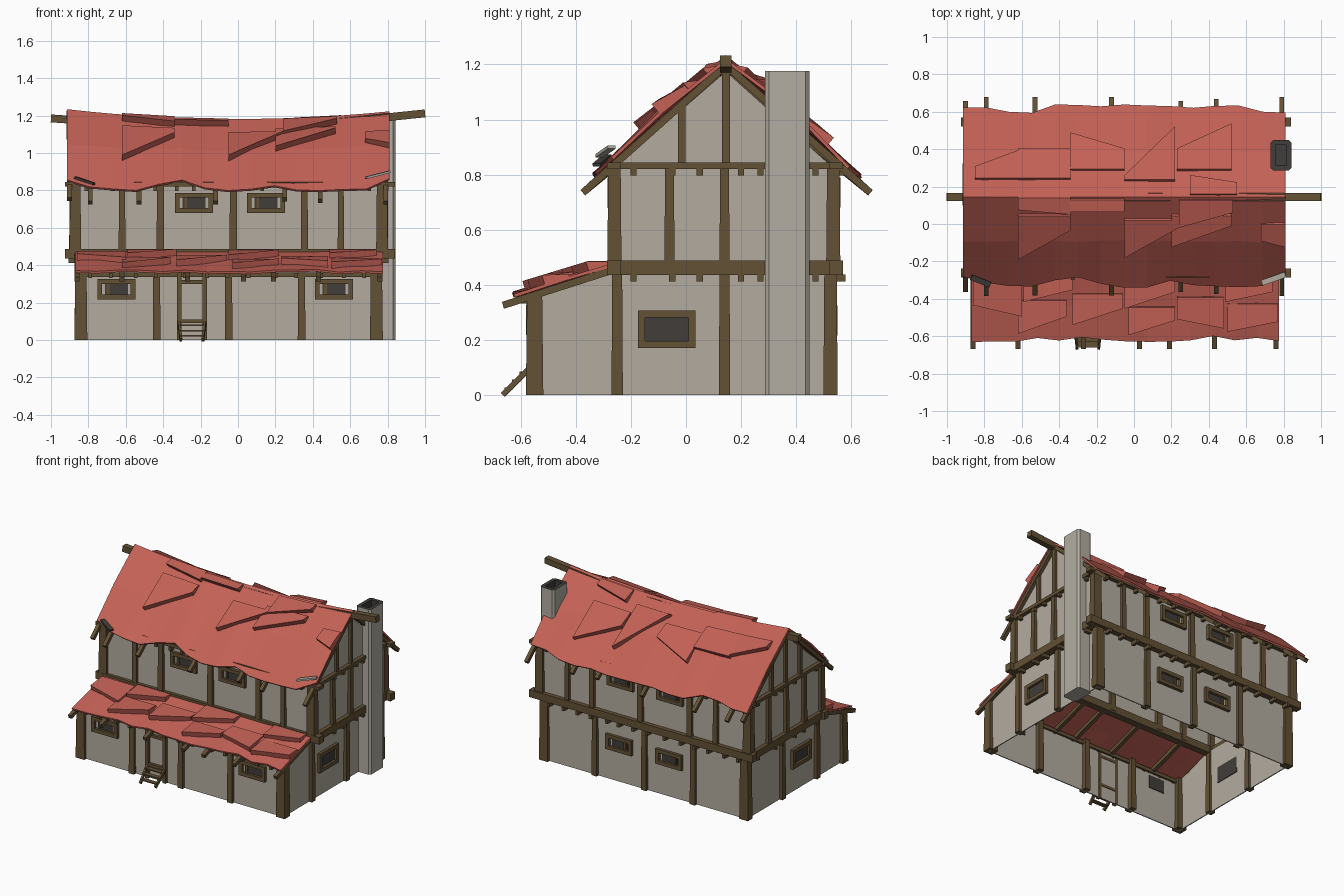
import bpy, bmesh, random
from mathutils import Vector as V

if "Cube" in bpy.data.objects:
    bpy.data.objects.remove(bpy.data.objects["Cube"])
random.seed(4)

def mat(name, r, g, b):
    m = bpy.data.materials.new(name)
    m.diffuse_color = (r, g, b, 1)
    m.use_nodes = True
    m.node_tree.nodes["Principled BSDF"].inputs["Base Color"].default_value = m.diffuse_color
    return m

PLASTER = mat("plaster", 0.45, 0.41, 0.35)
STONE = mat("chimney_stone", 0.45, 0.42, 0.36)
TIMBER = mat("timber", 0.125, 0.082, 0.036)
RED = mat("red_roof", 0.55, 0.12, 0.092)
DARK = mat("dark_pane", 0.052, 0.047, 0.042)

def finish(bm, name, *mats, thick=0):
    bmesh.ops.recalc_face_normals(bm, faces=bm.faces)
    me = bpy.data.meshes.new(name)
    bm.to_mesh(me)
    bm.free()
    ob = bpy.data.objects.new(name, me)
    for m in mats:
        me.materials.append(m)
    bpy.context.collection.objects.link(ob)
    if thick:
        s = ob.modifiers.new("thickness", 'SOLIDIFY')
        s.thickness, s.offset = thick, -1
    return ob

def hexa(bm, a, b):
    """Solid between two quads."""
    a, b = [bm.verts.new(p) for p in a], [bm.verts.new(p) for p in b]
    bm.faces.new(a)
    bm.faces.new(b[::-1])
    for i in range(4):
        j = (i + 1) % 4
        bm.faces.new((a[i], b[i], b[j], a[j]))

def beam(bm, p, q, w, h, taper=1.0):
    """Timber from p to q; the p end is scaled by taper."""
    p, q = V(p), V(q)
    d = (q - p).normalized()
    side = d.cross(V((0, 1, 0)) if abs(d.z) > 0.99 else V((0, 0, 1))).normalized()
    up = side.cross(d)
    c = [(-1, -1), (1, -1), (1, 1), (-1, 1)]
    hexa(bm, [p + (side*i*w + up*j*h)*taper/2 for i, j in c],
             [q + (side*i*w + up*j*h)/2 for i, j in c])

# Key dimensions: lower and upper storey ends, ridge line
LX, UX, RY = (-0.85, 0.75), (-0.88, 0.78), 0.145
def ridge(x):
    return 1.178 + 0.045*(x/0.85)**2

# Walls: hollow storeys, open at the bottom
def storey(name, xs, prof, strips):
    bm = bmesh.new()
    rings = [[bm.verts.new((x, y, z)) for y, z in prof] for x in xs]
    for r in rings:
        bm.faces.new(r)
    for i in strips:
        j = (i + 1) % len(prof)
        bm.faces.new((rings[0][i], rings[0][j], rings[1][j], rings[1][i]))
    finish(bm, name, PLASTER, thick=0.01)

storey("lower_walls", LX, [(-.56, 0), (-.56, .36), (-.27, .455), (.53, .455), (.53, 0)], (0, 3))
storey("upper_walls", UX, [(-.265, .45), (-.265, .82), (RY, 1.175), (.54, .82), (.54, .45)], (0, 3))

# Posts: front and back
bm = bmesh.new()
for x, w in ((-.84, .06), (-.435, .036), (-.05, .036), (.34, .036), (.74, .06)):
    beam(bm, (x, -.55, 0), (x, -.55, .37), w, .055, 1.15)
    beam(bm, (x, .525, 0), (x, .525, .46), w, .045, 1.15)
for x, w in ((-.87, .055), (-.62, .032), (-.415, .036), (-.025, .036), (.355, .034), (.55, .03), (.77, .055)):
    for y in (-.26, .535):
        beam(bm, (x, y, .45), (x, y, .84), w, .045, 1.15)
# Posts and gable studs on the two ends
for k in (0, 1):
    lx, ux = LX[k], UX[k]
    for y in (-.25, .14):
        beam(bm, (lx, y, 0), (lx, y, .45), .04, .036, 1.15)
    for y in (-.06, .14, .34):
        beam(bm, (ux, y, .47), (ux, y, .83), .04, .032, 1.15)
    for y, top in ((-.015, 1.05), (RY, 1.2), (.305, 1.05)):
        beam(bm, (ux, y, .83), (ux, y, top), .036, .028)
finish(bm, "posts", TIMBER)

# Horizontal beams round the house
bm = bmesh.new()
for z, h in ((.462, .052), (.832, .024)):
    for y in (-.262, .545):
        beam(bm, (-.925, y, z), (.84, y, z), .05, h)
    for x in UX:
        beam(bm, (x, -.285, z), (x, .57, z), .055, h)
beam(bm, (-.87, -.555, .35), (.77, -.555, .35), .03, .025)
finish(bm, "wall_beams", TIMBER)

# Small joist ends under the beams
bm = bmesh.new()
for z in (.425, .81):
    for i in range(14):
        x = -.8 + i*.115 + random.uniform(-.02, .02)
        beam(bm, (x, .52, z), (x, .58, z), .02, .025)
        if z > .5:
            beam(bm, (x, -.25, z), (x, -.3, z), .02, .025)
    for k, s in ((0, -1), (1, 1)):
        for y in (-.19, -.05, .05, .2, .27, .47):
            beam(bm, (UX[k] - s*.02, y, z), (UX[k] + s*.025, y, z), .022, .025)
for i in range(13):
    x = -.79 + i*.122 + random.uniform(-.02, .02)
    beam(bm, (x, -.55, .345), (x, -.6, .345), .02, .025)
finish(bm, "joist_ends", TIMBER)

# Rafters and ridge beam
bm = bmesh.new()
for x, e in ((-.9, 0), (-.79, .02), (-.53, .02), (-.12, .02), (.25, 0), (.44, .01), (.79, .02)):
    for s, run in ((-1, .5), (1, .505)):
        beam(bm, (x, RY, ridge(x) - .02), (x, RY + s*(run + e), .752 - e*.9), .026, .026)
for x in (-.86, -.62, -.27, .03, .19, .43, .76):
    beam(bm, (x, -.26, .455), (x, -.665, .325), .026, .026)
finish(bm, "rafters", TIMBER)
bm = bmesh.new()
for a, b in (((-1, 1.185), (-.4, 1.145)), ((-.4, 1.145), (.4, 1.15)), ((.4, 1.15), (1, 1.212))):
    beam(bm, (a[0], RY, a[1]), (b[0], RY, b[1]), .042, .042)
finish(bm, "ridge_beam", TIMBER)

# Roofs: sagging sheet with ragged eave, plus raised wedge tiles
def roof(name, x0, x1, surf, normal, jag, patches, lift):
    bm = bmesh.new()
    n, rows = len(jag) - 1, []
    for t in (0, .5, 1):
        row = []
        for i, j in enumerate(jag):
            p = surf(x0 + (x1 - x0)*i/n, t + (j if t == 1 else 0))
            row.append(bm.verts.new(p + normal*(random.uniform(-.006, .008) if t else 0)))
        rows.append(row)
    for a, b in zip(rows, rows[1:]):
        for i in range(n):
            bm.faces.new((a[i], a[i+1], b[i+1], b[i]))
    bmesh.ops.recalc_face_normals(bm, faces=bm.faces)
    if sum(f.normal.z for f in bm.faces) < 0:
        bmesh.ops.reverse_faces(bm, faces=bm.faces)
    bm.normal_update()
    bmesh.ops.solidify(bm, geom=bm.faces[:], thickness=.012)
    for xa, xb, ta, tb, top in patches:
        base = [surf(xa, top), surf(xb, top), surf(xb, tb), surf(xa, ta)]
        hexa(bm, [p - normal*.008 for p in base],
                 [p + normal*(.01 if i < 2 else lift) for i, p in enumerate(base)])
    finish(bm, name, RED)

def slope(s):
    return lambda x, t: V((x, RY + s*t*.475, ridge(x)*(1 - t) + .802*t + .09*max(0, t*(1 - t)) + .004))

roof("front_roof", -.915, .81, slope(-1), V((0, -.64, .77)),
     [-.1, -.03, 0, .01, -.06, -.1, -.02, .02, .01, -.05, 0, .01, .01, 0, -.12],
     [(-.62, -.34, .66, .33, .2), (-.05, .24, .64, .3, .25), (.24, .53, .3, .13, .03),
      (.2, .52, .52, .28, .2), (-.34, -.05, .12, .12, .02), (-.62, -.34, .1, .15, 0),
      (.68, .81, .45, .52, .3)], .036)
roof("back_roof", -.915, .81, slope(1), V((0, .64, .77)),
     [0, 0, -.04, -.05, .04, .04, .02, .03, .03, .03, .01, .03, .02, -.04, -.05],
     [(-.62, -.34, .5, .5, .2), (-.34, -.05, .68, .5, .3), (-.05, .22, .2, .75, .18),
      (.23, .52, .5, .78, .3), (.3, .55, .2, .12, .02), (-.85, -.62, .3, .48, .2)], .034)
roof("porch_roof", -.87, .775,
     lambda x, t: V((x, -.265 - t*.355, .478 - t*.108)), V((0, -.29, .957)),
     [.03, .02, .02, -.03, .01, -.04, .0, .02, .03, .02, 0, -.06, .01, -.03, .02],
     [(-.86, -.6, .45, .62, .1), (-.59, -.33, .4, .22, .02), (-.62, -.36, .88, .62, .4),
      (-.33, -.06, .75, .5, .3), (-.05, .22, .5, .25, .05), (-.03, .22, .9, .68, .5),
      (.23, .48, .66, .8, .35), (.49, .74, .4, .25, .02), (.5, .77, .85, .7, .45)], .034)
# Loose slivers at the roof corners
for name, a, b, m in (("pale_sliver", (.685, -.315, .868), (.81, -.27, .9), STONE),
                      ("dark_sliver", (-.87, -.285, .868), (-.77, -.325, .835), DARK)):
    bm = bmesh.new()
    beam(bm, a, b, .03, .012)
    finish(bm, name, m)

# Windows: frame, dark pane and mullion on a given wall
FACES = {"front": lambda u, o, z: (u, -.56 - o, z), "front_upper": lambda u, o, z: (u, -.265 - o, z),
         "back": lambda u, o, z: (u, .53 + o, z), "back_upper": lambda u, o, z: (u, .54 + o, z),
         "right": lambda u, o, z: (LX[1] + o, u, z), "left": lambda u, o, z: (LX[0] - o, u, z)}

def window(face, u, z, w, h, small=True):
    P, t = FACES[face], .026
    bm = bmesh.new()
    for s in (-1, 1):
        beam(bm, P(u + s*(w - t)/2, .008, z - h/2), P(u + s*(w - t)/2, .008, z + h/2), t, t)
        beam(bm, P(u - w/2, .008, z + s*(h - t)/2), P(u + w/2, .008, z + s*(h - t)/2), t, t)
    if small:
        beam(bm, P(u - w*.22, .004, z - h/2), P(u - w*.22, .004, z + h/2), .014, .016)
    finish(bm, face + "_window_frame", TIMBER)
    bm = bmesh.new()
    k = w*.3 if small else w*.45
    hexa(bm, *[[P(u + a*k, o, z + b*h*.42) for a, b in ((-1, -1), (1, -1), (1, 1), (-1, 1))] for o in (.004, -.012)])
    finish(bm, face + "_window_pane", DARK)

for face, u, z in (("front", -.65, .272), ("front", .513, .272), ("front_upper", -.235, .733),
                   ("front_upper", .15, .733), ("back", .15, .27), ("back", -.245, .27),
                   ("back_upper", .13, .735), ("back_upper", -.26, .735)):
    window(face, u, z, .205, .108)
for face in ("right", "left"):
    window(face, -.07, .238, .21, .136, False)

# Door frame and entrance steps
bm = bmesh.new()
for x in (-.315, -.178):
    beam(bm, (x, -.565, 0), (x, -.565, .36), .024, .03)
    beam(bm, (x + (.01 if x < -.2 else -.01), -.665, 0), (x, -.57, .095), .014, .02)
for z in (.1, .31):
    beam(bm, (-.32, -.565, z), (-.17, -.565, z), .03, .02)
for i in range(3):
    y, z = -.645 + i*.028, .022 + i*.029
    beam(bm, (-.31, y, z), (-.182, y, z), .03, .008)
finish(bm, "door_frame_and_steps", TIMBER)

# Chimney: chamfered shaft with a dark hollow top
bm = bmesh.new()
x0, x1, y0, y1, c = .73, .842, .287, .448, .014
oct_ = [(x0+c, y0), (x1-c, y0), (x1, y0+c), (x1, y1-c), (x1-c, y1), (x0+c, y1), (x0, y1-c), (x0, y0+c)]
base = bm.faces.new([bm.verts.new((x, y, 0)) for x, y in oct_])
top = [g for g in bmesh.ops.extrude_face_region(bm, geom=[base])["geom"] if isinstance(g, bmesh.types.BMFace)][0]
bmesh.ops.translate(bm, vec=(0, 0, 1.177), verts=top.verts)
top.normal_update()
rim = bmesh.ops.inset_region(bm, faces=[top], thickness=.028)["faces"]
wall = bmesh.ops.extrude_face_region(bm, geom=[top])["geom"]
pit = [g for g in wall if isinstance(g, bmesh.types.BMFace)][0]
bmesh.ops.translate(bm, vec=(0, 0, -.05), verts=pit.verts)
if top.is_valid:
    bm.faces.remove(top)
for f in bm.faces:
    if f.calc_center_median().z > 1.0:
        f.material_index = 1
finish(bm, "chimney", STONE, DARK)
